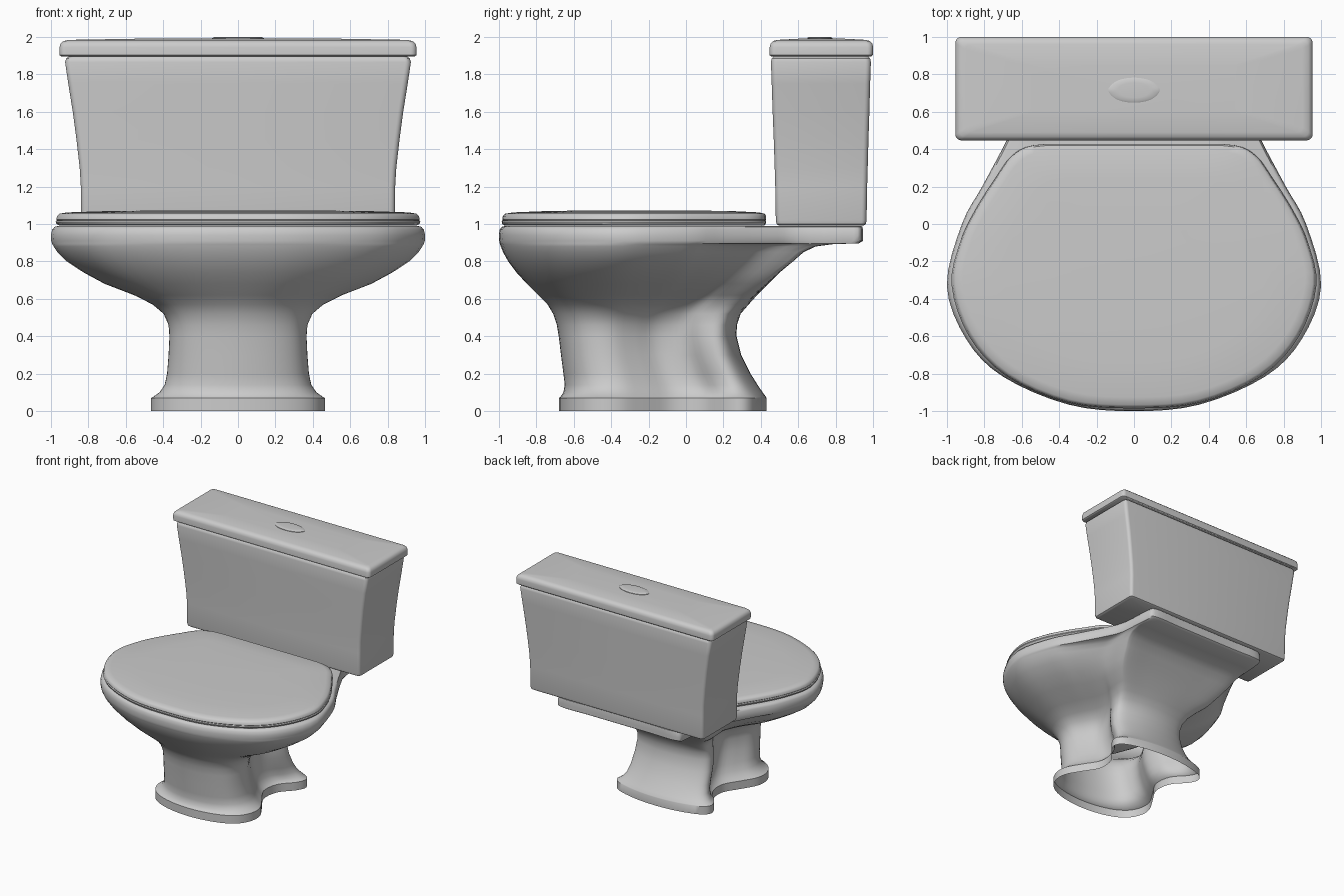
import bpy, bmesh, math
from mathutils import Vector


def smooth_half(pts, steps=4):
    """Catmull-Rom through a half outline that is mirrored across x = 0."""
    p = [Vector(q) for q in pts]
    p = [Vector((-p[1].x, p[1].y))] + p + [Vector((-p[-2].x, p[-2].y))]
    out = []
    for i in range(1, len(p) - 2):
        a, b, c, d = p[i - 1:i + 3]
        for s in range(steps):
            t = s / steps
            out.append(0.5 * (2 * b + (c - a) * t + (2 * a - 5 * b + 4 * c - d) * t * t
                              + (3 * b - a - 3 * c + d) * t ** 3))
    return out + [p[-2]]


def rect_half(ru, rv, n=5):
    """Half of a rounded rectangle in unit coordinates."""
    arc = [(math.sin(a), math.cos(a)) for a in (i / n * math.pi / 2 for i in range(n + 1))]
    front = [(1 - ru + ru * s, rv - rv * c) for s, c in arc]
    return [Vector(q) for q in [(0, 0)] + front + [(u, 1 - v) for u, v in reversed(front)] + [(0, 1)]]


def depth(v, y0, y1, ref, mid=.55):
    """Front part scales to a reference end, the rest is squeezed in up to the true back."""
    ym = y0 + mid * (ref - y0)
    return y0 + v * (ref - y0) if v < mid else ym + (v - mid) / (1 - mid) * (y1 - ym)


def loft(name, rows, shape, other=None, cap_start=True):
    """Stack outlines. Row: z, front y, back y, half width, optional blend to the other shape."""
    bm = bmesh.new()
    rings = []
    for z, y0, y1, w, *k in rows:
        half, ref = shape, y1
        if k:
            half = [a.lerp(b, k[0]) for a, b in zip(shape, other)]
            ref = .94 + (y1 - .94) * min(1, max(0, (.95 - z) / .4))
        loop = half + [Vector((-q.x, q.y)) for q in half[-2:0:-1]]
        rings.append([bm.verts.new((q.x * w, depth(q.y, y0, y1, ref), z)) for q in loop])
    n = len(rings[0])
    for a, b in zip(rings, rings[1:]):
        for i in range(n):
            j = (i + 1) % n
            bm.faces.new((a[i], a[j], b[j], b[i]))
    bm.faces.new(rings[-1])
    if cap_start:
        bm.faces.new(rings[0][::-1])
    bmesh.ops.recalc_face_normals(bm, faces=bm.faces)
    mesh = bpy.data.meshes.new(name)
    bm.to_mesh(mesh)
    bm.free()
    ob = bpy.data.objects.new(name, mesh)
    bpy.context.collection.objects.link(ob)
    bpy.ops.object.select_all(action='DESELECT')
    ob.select_set(True)
    bpy.context.view_layer.objects.active = ob
    bpy.ops.object.shade_smooth_by_angle(angle=math.radians(40))
    return ob


# Outlines: (share of half width, share of length from front to back)
rim = smooth_half([(0, 0), (.35, .018), (.70, .095), (.895, .197), (1, .345), (.92, .515), (.81, .62),
                   (.68, .747), (.62, .825), (.60, .96), (.56, 1), (.3, 1), (0, 1)])
foot = smooth_half([(0, 0), (.48, .025), (.82, .09), (.98, .19), (.98, .30), (.82, .42), (.64, .55),
                    (.68, .69), (.90, .80), (.97, .88), (.84, .94), (.45, .985), (0, 1)])
lid_shape = smooth_half([(0, 0), (.36, .021), (.70, .122), (.905, .272), (1, .465), (.955, .625),
                         (.87, .75), (.76, .87), (.67, .955), (.55, .995), (.3, 1), (0, 1)])

# Bowl and pedestal, open underneath, ending in the inner basin
loft("bowl", [
    (0, -.68, .43, .465, 1), (.07, -.68, .43, .465, 1), (.075, -.672, .428, .455, 1),
    (.10, -.655, .41, .42, 1), (.14, -.648, .383, .392, 1), (.20, -.655, .345, .379, 1),
    (.30, -.668, .295, .371, 1), (.40, -.68, .27, .367, .95), (.46, -.69, .272, .373, .85),
    (.52, -.71, .292, .40, .7), (.57, -.74, .335, .46, .52), (.62, -.79, .38, .56, .36),
    (.68, -.85, .44, .715, .2), (.74, -.905, .50, .825, .09), (.80, -.95, .57, .915, .02),
    (.85, -.978, .625, .965, 0), (.88, -.99, .69, .985, 0), (.892, -.994, .78, .992, 0),
    (.897, -.996, .92, .994, 0), (.91, -.998, .94, .998, 0), (.94, -1, .94, 1, 0),
    (.97, -.996, .94, .993, 0), (.985, -.985, .938, .98, 0), (.99, -.965, .93, .96, 0),
    (.985, -.85, .30, .75, 0), (.80, -.80, .22, .65, 0), (.60, -.66, 0, .38, 0),
    (.48, -.55, -.15, .18, 0)], rim, foot, cap_start=False)

# Seat ring
loft("seat", [(.992, -.97, .418, .955), (1.0, -.982, .425, .97), (1.012, -.985, .428, .975),
              (1.02, -.981, .425, .97)], lid_shape)

# Domed seat cover
loft("seat_lid", [(1.018, -.978, .422, .966), (1.024, -.982, .428, .971), (1.043, -.979, .428, .967),
                  (1.055, -.966, .42, .954), (1.062, -.925, .39, .915), (1.069, -.75, .25, .70),
                  (1.073, -.5, .0, .35)], lid_shape)

# Cistern flaring towards the top
box = rect_half(.033, .055)
loft("tank", [(.992, .495, .95, .82), (1.0, .484, .961, .835), (1.02, .48, .965, .84),
              (1.2, .477, .968, .84), (1.3, .474, .971, .846), (1.45, .469, .975, .863),
              (1.6, .463, .98, .883), (1.75, .458, .984, .907), (1.865, .454, .988, .924),
              (1.885, .458, .984, .918), (1.9, .475, .967, .895)], box)

# Cistern cover
loft("tank_lid", [(1.896, .455, .992, .945), (1.902, .447, .998, .953), (1.945, .447, 1.0, .954),
                  (1.965, .452, .995, .948), (1.978, .466, .982, .932), (1.984, .49, .96, .90),
                  (1.99, .60, .85, .55)], box)

# Flush button
oval = smooth_half([(0, 0), (.38, .04), (.7, .15), (.92, .34), (1, .5), (.92, .66), (.7, .85),
                    (.38, .96), (0, 1)])
loft("flush_button", [(1.98, .648, .782, .138), (1.994, .648, .782, .138), (1.998, .655, .775, .128),
                      (2.0, .675, .755, .09)], oval)
